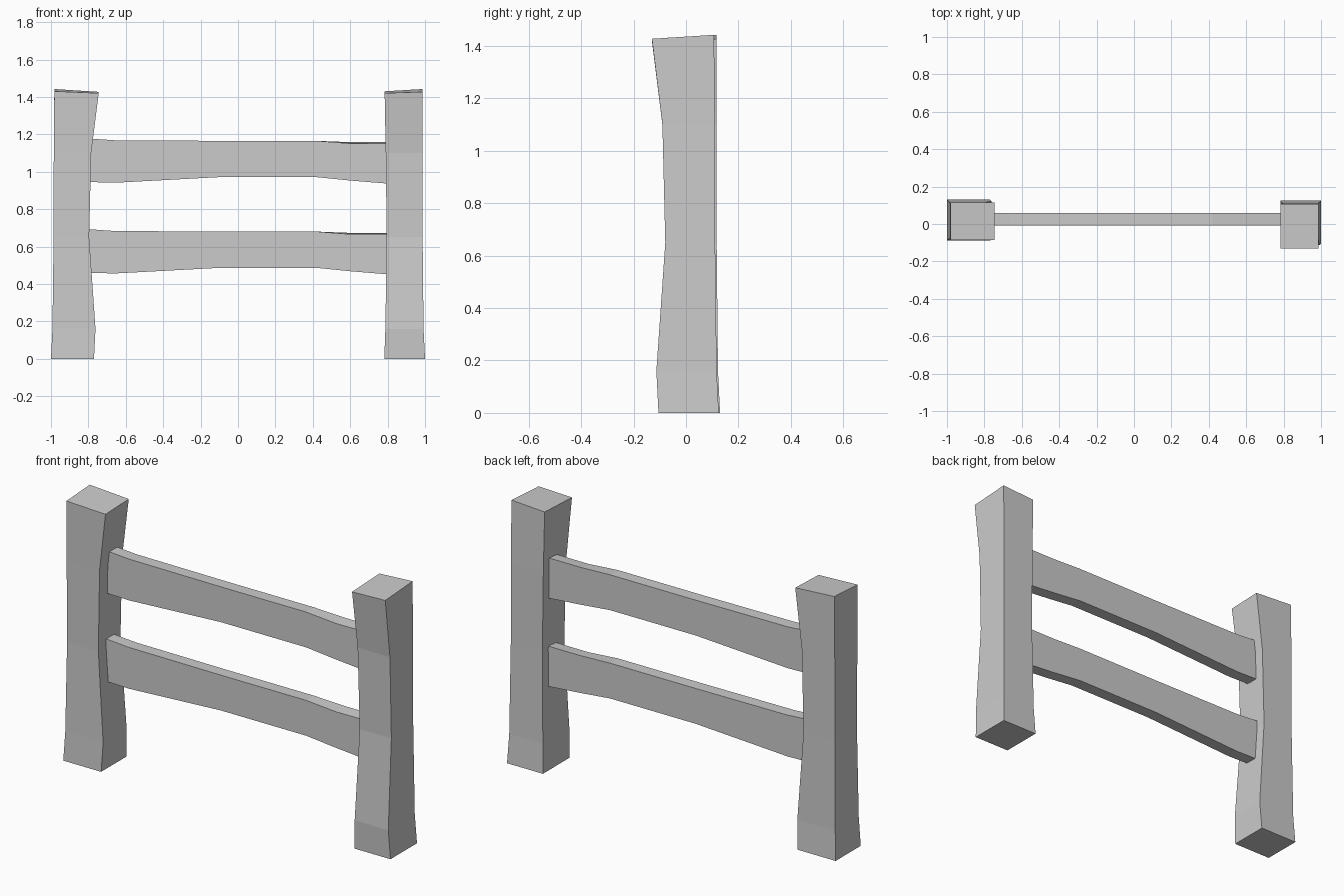
import bpy, bmesh
from mathutils import Matrix

if "Cube" in bpy.data.objects:
    bpy.data.objects.remove(bpy.data.objects["Cube"])


def loft(name, rings, matrix=None):
    """Bridge a list of four-cornered rings into a closed flat-shaded beam."""
    bm = bmesh.new()
    loops = [[bm.verts.new(p) for p in ring] for ring in rings]
    for a, b in zip(loops, loops[1:]):
        for i in range(4):
            j = (i + 1) % 4
            bm.faces.new((a[i], a[j], b[j], b[i]))
    bm.faces.new(loops[0])
    bm.faces.new(loops[-1])
    if matrix:
        bm.transform(matrix)
    bmesh.ops.recalc_face_normals(bm, faces=bm.faces)
    mesh = bpy.data.meshes.new(name)
    bm.to_mesh(mesh)
    bm.free()
    obj = bpy.data.objects.new(name, mesh)
    bpy.context.collection.objects.link(obj)
    return obj


# Post profile: z, u min, u max, v min, v max (uneven hewn timber)
post = [
    (0.00, -0.125, 0.105, -0.088, 0.130),
    (0.16, -0.117, 0.113, -0.082, 0.122),
    (0.65, -0.111, 0.079, -0.075, 0.117),
    (1.10, -0.110, 0.090, -0.080, 0.116),
    (1.43, -0.107, 0.130, -0.086, 0.116),
]
post_rings = [[(u0, v0, z), (u1, v0, z), (u1, v1, z), (u0, v1, z)]
              for z, u0, u1, v0, v1 in post]
# Slanted post top
post_rings[-1] = [(x, y, z + dz) for (x, y, z), dz
                  in zip(post_rings[-1], (0.0, -0.01, -0.003, 0.012))]

# The right post is the left one turned a quarter
loft("left_post", post_rings, Matrix.Translation((-0.875, 0, 0)))
loft("right_post", post_rings,
     Matrix.Translation((0.87, 0, 0)) @ Matrix.Rotation(-1.5707963, 4, 'Z'))

# Rail profile: x, bottom z, top z, front-edge drop
rail = [
    (-0.83, 0.946, 1.180, 0.000),
    (-0.66, 0.941, 1.168, 0.000),
    (-0.10, 0.971, 1.165, 0.000),
    (0.42, 0.971, 1.165, 0.000),
    (0.60, 0.953, 1.158, 0.007),
    (0.83, 0.934, 1.158, 0.006),
]
rail_rings = [[(x, -0.008, b), (x, 0.06, b), (x, 0.06, t), (x, -0.008, t - d)]
              for x, b, t, d in rail]
for name, dz in (("upper_rail", 0.0), ("lower_rail", -0.485)):
    loft(name, rail_rings, Matrix.Translation((0, 0, dz)))
